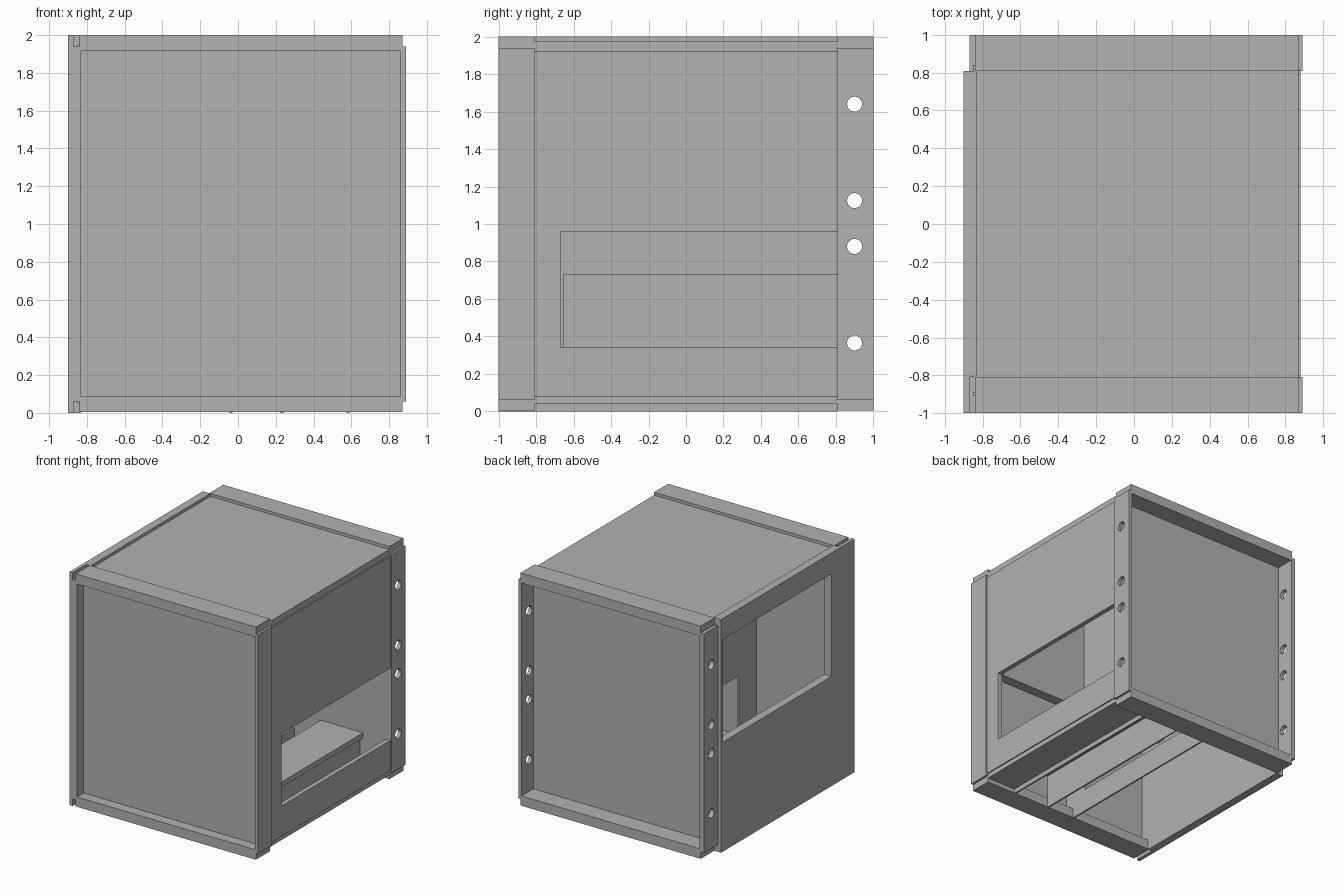
import bpy
import bmesh
import math
from mathutils import Matrix

if "Cube" in bpy.data.objects:
    bpy.data.objects.remove(bpy.data.objects["Cube"], do_unlink=True)

grey = bpy.data.materials.new("plain_grey")
grey.use_nodes = True
grey.diffuse_color = (0.445, 0.445, 0.445, 1)
grey.node_tree.nodes["Principled BSDF"].inputs["Base Color"].default_value = grey.diffuse_color


def finish(name, bm):
    mesh = bpy.data.meshes.new(name)
    bm.to_mesh(mesh)
    bm.free()
    mesh.materials.append(grey)
    ob = bpy.data.objects.new(name, mesh)
    bpy.context.collection.objects.link(ob)
    return ob


def box(name, xs, ys, zs):
    """Box from its x, y and z ranges."""
    bm = bmesh.new()
    bmesh.ops.create_cube(bm, size=1)
    for v in bm.verts:
        v.co = [r[0] if c < 0 else r[1] for c, r in zip(v.co, (xs, ys, zs))]
    return finish(name, bm)


def drill(name, x, y, z, radius):
    """Cylinder along x, used as a cutter."""
    bm = bmesh.new()
    bmesh.ops.create_cone(bm, cap_ends=True, segments=32, radius1=radius, radius2=radius, depth=0.3,
                          matrix=Matrix.Translation((x, y, z)) @ Matrix.Rotation(math.pi / 2, 4, "Y"))
    return finish(name, bm)


def cut(target, cutters):
    """Subtract the cutters from the target and remove them."""
    bpy.context.view_layer.objects.active = target
    for c in cutters:
        c.hide_render = True
        mod = target.modifiers.new("cut", "BOOLEAN")
        mod.operation = "DIFFERENCE"
        mod.solver = "EXACT"
        mod.object = c
        bpy.ops.object.modifier_apply(modifier=mod.name)
        bpy.data.objects.remove(c, do_unlink=True)


SPAN = (-0.81, 0.81)
FRONT, BACK = (-1, -0.81), (0.81, 1)
HOLES = (0.365, 0.88, 1.125, 1.64)

# Rails across the top and bottom of the front and back
for side, ys in (("front", FRONT), ("back", BACK)):
    box(side + "_bottom_rail", (-0.84, 0.87), ys, (0.004, 0.088))
    box(side + "_top_rail", (-0.84, 0.87), ys, (1.915, 2))

# Corner posts, the back ones drilled
for side, xs in (("left", (0.86, 0.89)), ("right", (-0.87, -0.83))):
    box("front_%s_post" % side, xs, FRONT, (0.06, 1.94))
    post = box("back_%s_post" % side, xs, BACK, (0.06, 1.94))
    cut(post, [drill("drill", xs[0], 0.9, z, 0.04) for z in HOLES])

# Recessed front and back panels
box("front_panel", (-0.85, 0.87), (-0.91, -0.89), (0.05, 1.95))
box("back_panel", (-0.85, 0.87), (0.81, 0.84), (0.05, 1.95))

# Top panel and the bottom strip
box("top_panel", (-0.83, 0.87), SPAN, (1.92, 1.975))
box("bottom_strip", (0.58, 0.87), SPAN, (0.04, 0.08))

# Right side panel: outer sheet and inner layer sharing one window
for name, xs, ys in (("right_outer_panel", (-0.9, -0.87), (-1, 0.81)),
                     ("right_inner_panel", (-0.87, -0.83), SPAN)):
    panel = box(name, xs, ys, (0, 2))
    cut(panel, [box("cutter", (-1, -0.7), (-0.69, 0.785), (0.94, 1.82))])

# Left side panel with a low slot that runs to the back post
left_panel = box("left_panel", (0.84, 0.88), SPAN, (0.08, 1.92))
cut(left_panel, [box("cutter", (0.7, 1), (-0.67, 0.9), (0.34, 0.96))])

# Upright partition with an opening, and the two shelf supports
partition = box("partition", (-0.045, -0.03), (-0.89, 0.81), (0, 1.92))
cut(partition, [box("cutter", (-0.2, 0.1), (-0.655, 0.9), (0.2, 0.73))])
box("inner_shelf_support", (0.225, 0.24), SPAN, (0, 0.29))
box("outer_shelf_support", (0.575, 0.59), SPAN, (0, 0.29))
box("inner_shelf", (0.22, 0.62), SPAN, (0.29, 0.335))

# Hanging board inside the front
box("hanging_board", (-0.03, 0.84), (-0.76, -0.67), (0.96, 1.92))
